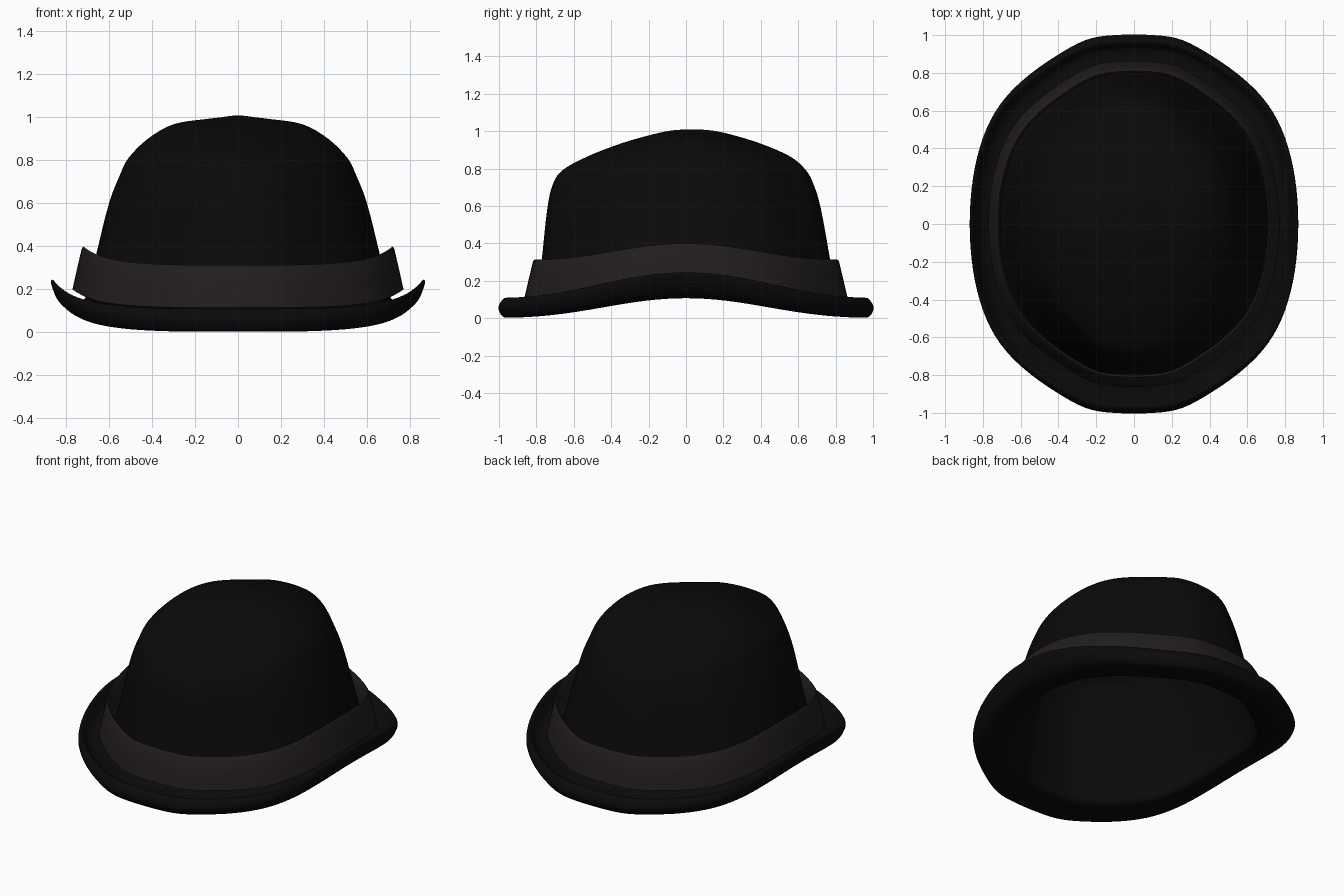
import bpy, bmesh

if "Cube" in bpy.data.objects:
    bpy.data.objects.remove(bpy.data.objects["Cube"])


def spline(pts, steps, closed=False):
    """Catmull-Rom curve through tuples of any length."""
    n, out = len(pts), []
    get = (lambda i: pts[i % n]) if closed else (lambda i: pts[max(0, min(n - 1, i))])
    for i in range(n if closed else n - 1):
        quad = [get(i + k) for k in (-1, 0, 1, 2)]
        for s in range(steps):
            t = s / steps
            out.append(tuple(
                0.5 * (2 * b + (c - a) * t + (2 * a - 5 * b + 4 * c - d) * t * t
                       + (3 * b - a - 3 * c + d) * t ** 3)
                for a, b, c, d in zip(*quad)))
    if not closed:
        out.append(pts[-1])
    return out


# Plan outline of the hat: one quarter, mirrored twice, unit half-extents
quarter = [(1, 0), (.98, .245), (.92, .46), (.82, .63), (.675, .765),
           (.485, .885), (.295, .974), (.12, 1)]
half = quarter + [(-x, y) for x, y in reversed(quarter[1:])]
outline = spline(half + [(-x, -y) for x, y in half], 4, True)


def loft(name, rings, color, closed):
    """Rings: half width, half depth, z at sides, z at front/back, y shift, corner fullness."""
    bm = bmesh.new()
    loops = []
    for ax, ay, zs, zf, dy, full in rings:
        loop = []
        for u, v in outline:
            k = max(0, 1 - v * v)
            w = .9 * k ** 2.6 + .1 * k
            s = 1 + full * (u * v) ** 2 * 4
            loop.append(bm.verts.new((ax * u * s, ay * v * s + dy, zf + (zs - zf) * w)))
        loops.append(loop)
    n = len(outline)
    pairs = list(zip(loops, loops[1:]))
    if closed:
        pairs.append((loops[-1], loops[0]))
    for a, b in pairs:
        for i in range(n):
            j = (i + 1) % n
            bm.faces.new((a[i], a[j], b[j], b[i]))
    bmesh.ops.remove_doubles(bm, verts=bm.verts, dist=1e-5)
    bmesh.ops.recalc_face_normals(bm, faces=bm.faces)
    mesh = bpy.data.meshes.new(name)
    bm.to_mesh(mesh)
    bm.free()
    obj = bpy.data.objects.new(name, mesh)
    bpy.context.collection.objects.link(obj)
    mat = bpy.data.materials.new(name + "_material")
    mat.diffuse_color = color
    mat.use_nodes = True
    mat.node_tree.nodes["Principled BSDF"].inputs["Base Color"].default_value = mat.diffuse_color
    mesh.materials.append(mat)
    bpy.ops.object.select_all(action='DESELECT')
    obj.select_set(True)
    bpy.context.view_layer.objects.active = obj
    bpy.ops.object.shade_smooth_by_angle(angle=0.9)
    return obj


# Felt body: domed crown, curled brim, then the hollow inside
crown = [
    (0, 0, 1.008, 1.008, .03, 0),
    (.06, .09, 1.002, 1.006, .03, 0),
    (.15, .20, .992, .985, .03, -.01),
    (.30, .37, .968, .935, .025, -.03),
    (.42, .54, .90, .865, .015, -.045),
    (.51, .65, .81, .79, -.01, -.05),
    (.55, .697, .73, .71, -.015, -.05),
    (.60, .73, .60, .58, -.01, -.045),
    (.66, .77, .36, .30, 0, -.03),
    (.685, .785, .24, .18, 0, -.02),
]
brim = [
    (.71, .81, .16, .085, 0, -.01),
    (.75, .87, .147, .065, 0, 0),
    (.81, .925, .167, .07, 0, 0),
    (.852, .948, .235, .10, 0, 0),
    (.868, .97, .243, .107, 0, 0),
    (.866, 1.0, .215, .06, 0, 0),
    (.835, .98, .145, .012, 0, 0),
    (.78, .945, .112, .003, 0, 0),
    (.715, .85, .108, .015, 0, 0),
    (.67, .78, .118, .035, 0, -.01),
    (.66, .768, .17, .10, 0, -.02),
]
inside = [(max(0, ax - .02), max(0, ay - .02), zs - .02, zf - .02, dy, full)
          for ax, ay, zs, zf, dy, full in reversed(crown)]
loft("felt_crown_and_brim", spline(crown + brim + inside, 4), (.003, .003, .003, 1), False)

# Thin ribbon band flaring around the foot of the crown
band = [
    (.77, .86, .20, .115, 0, -.01),
    (.75, .838, .29, .21, 0, -.01),
    (.728, .815, .385, .305, 0, -.01),
    (.72, .807, .40, .313, 0, -.01),
    (.712, .797, .39, .305, 0, -.01),
    (.708, .795, .28, .20, 0, -.01),
    (.706, .80, .165, .09, 0, -.01),
]
loft("ribbon_band", band, (.016, .012, .013, 1), True)
